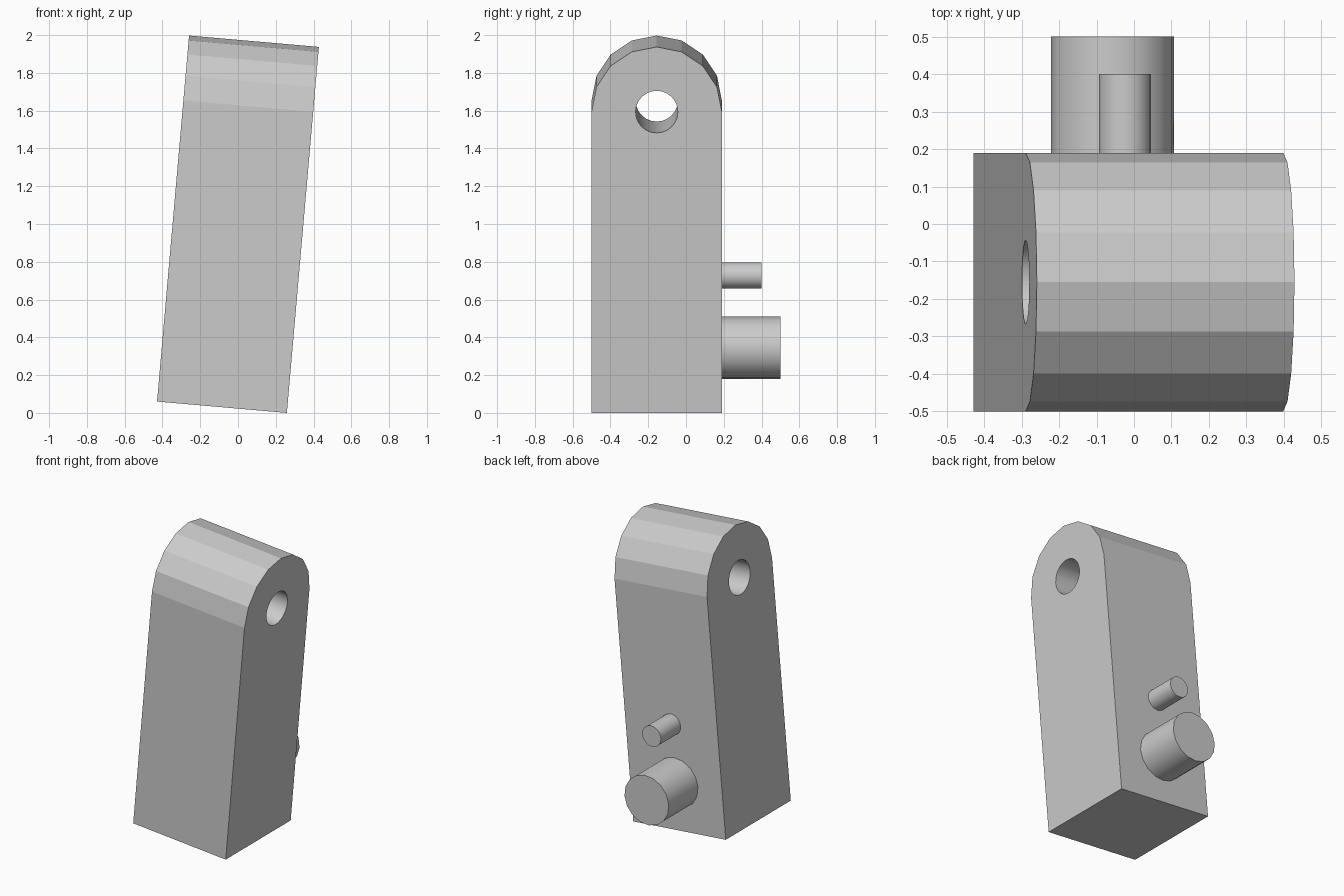
import bpy, bmesh, math
from mathutils import Matrix

old = bpy.data.objects.get("Cube")
if old:
    bpy.data.objects.remove(old, do_unlink=True)

HALF, PIVOT = 0.345, 1.60
LEAN = Matrix.Translation((-0.085, -0.155, 0.03)) @ Matrix.Rotation(math.radians(5), 4, 'Y')

grey = bpy.data.materials.new("plain grey")
grey.use_nodes = True
grey.diffuse_color = (0.6, 0.6, 0.6, 1)
grey.node_tree.nodes["Principled BSDF"].inputs["Base Color"].default_value = grey.diffuse_color


def finish(bm, name):
    """Turn a bmesh into a leaning grey object."""
    bmesh.ops.recalc_face_normals(bm, faces=bm.faces)
    mesh = bpy.data.meshes.new(name)
    bm.to_mesh(mesh)
    bm.free()
    mesh.materials.append(grey)
    obj = bpy.data.objects.new(name, mesh)
    bpy.context.collection.objects.link(obj)
    obj.matrix_world = LEAN
    return obj


def cylinder(name, radius, start, end, height, axis, sides=16):
    """Smooth-sided cylinder along local X or Y, centred at the given height."""
    bm = bmesh.new()
    turn = Matrix.Rotation(math.radians(90), 4, 'Y' if axis == 'X' else 'X')
    middle = (start + end) / 2
    place = (middle, 0, height) if axis == 'X' else (0, middle, height)
    bmesh.ops.create_cone(bm, cap_ends=True, segments=sides, radius1=radius, radius2=radius,
                          depth=end - start, matrix=Matrix.Translation(place) @ turn)
    for face in bm.faces:
        face.smooth = len(face.verts) == 4
    for edge in bm.edges:
        edge.smooth = all(f.smooth for f in edge.link_faces)
    return finish(bm, name)


# Body: square bar with a faceted round top
bm = bmesh.new()
outline = [(-HALF, 0), (HALF, 0)]
for i in range(9):
    a = math.pi * i / 8
    outline.append((HALF * math.cos(a), PIVOT + HALF * math.sin(a)))
side = bm.faces.new([bm.verts.new((-HALF, y, z)) for y, z in outline])
swept = bmesh.ops.extrude_face_region(bm, geom=[side], use_keep_orig=True)
moved = [v for v in swept["geom"] if isinstance(v, bmesh.types.BMVert)]
bmesh.ops.translate(bm, verts=moved, vec=(2 * HALF, 0, 0))
body = finish(bm, "body")

# Pivot hole through the rounded end
cutter = cylinder("hole_cutter", 0.112, -0.5, 0.5, PIVOT, 'X', sides=24)
cutter.hide_render = True
cut = body.modifiers.new("pivot_hole", 'BOOLEAN')
cut.operation, cut.solver, cut.object = 'DIFFERENCE', 'EXACT', cutter
bpy.context.view_layer.objects.active = body
bpy.ops.object.modifier_apply(modifier=cut.name)
bpy.data.objects.remove(cutter, do_unlink=True)

# Pegs on the back
cylinder("large_peg", 0.165, HALF - 0.02, 0.655, 0.316, 'Y')
cylinder("small_peg", 0.07, HALF - 0.02, 0.555, 0.70, 'Y')
